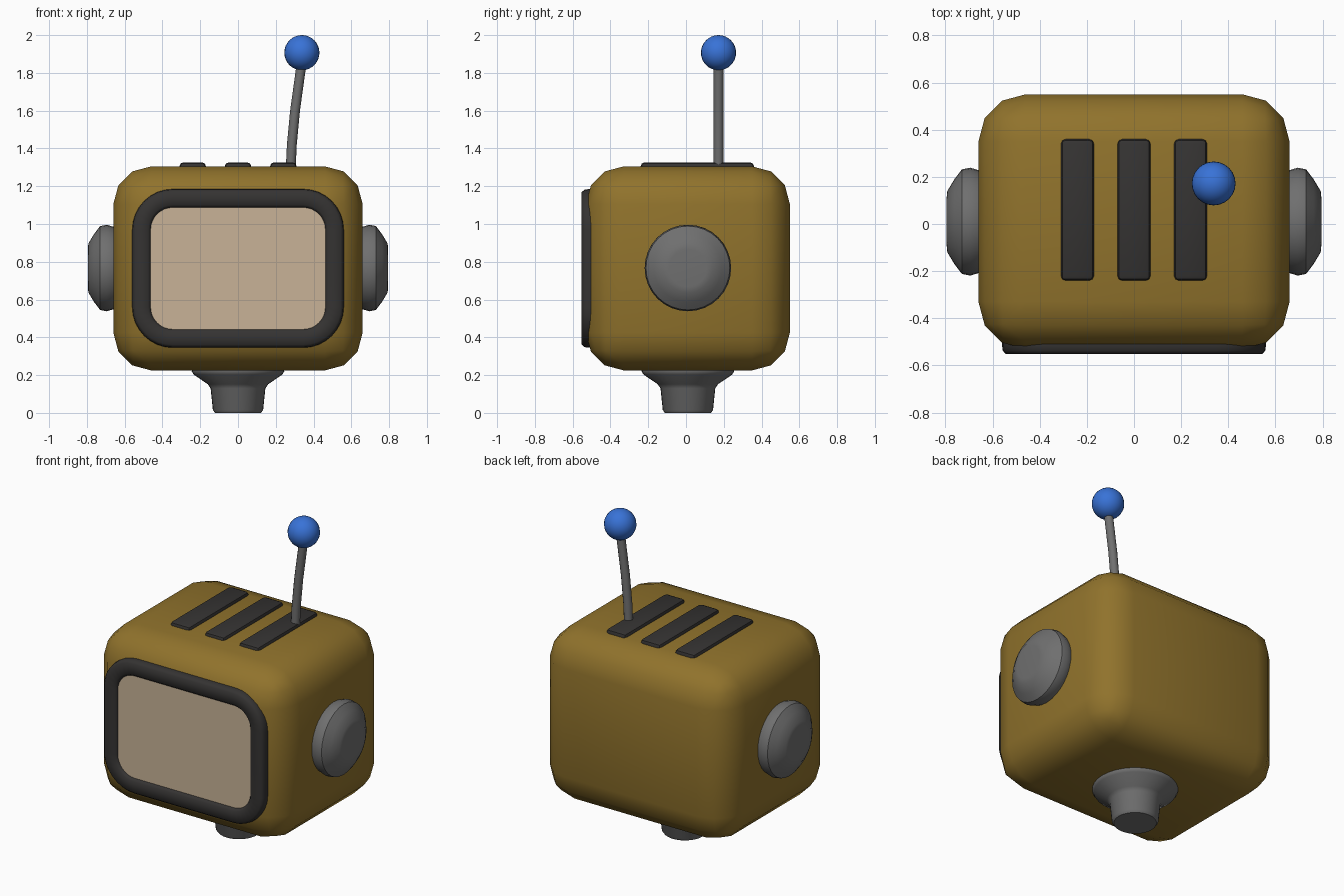
import bpy, bmesh, math
from mathutils import Matrix, Vector

if "Cube" in bpy.data.objects:
    bpy.data.objects.remove(bpy.data.objects["Cube"])

CY = 0.01  # centre line of the body in y


def material(name, rgb):
    m = bpy.data.materials.new(name)
    m.diffuse_color = (*rgb, 1)
    m.use_nodes = True
    m.node_tree.nodes["Principled BSDF"].inputs["Base Color"].default_value = m.diffuse_color
    return m


MUSTARD = material("mustard", (0.28, 0.17, 0.025))
DARK = material("dark", (0.035, 0.033, 0.032))
CREAM = material("cream", (0.58, 0.45, 0.31))
BLUE = material("blue", (0.04, 0.17, 0.68))
GREY = material("grey", (0.16, 0.16, 0.16))


def finish(name, bm, mat, angle=40):
    bmesh.ops.recalc_face_normals(bm, faces=bm.faces)
    me = bpy.data.meshes.new(name)
    bm.to_mesh(me)
    bm.free()
    ob = bpy.data.objects.new(name, me)
    bpy.context.collection.objects.link(ob)
    me.materials.append(mat)
    bpy.ops.object.select_all(action='DESELECT')
    ob.select_set(True)
    bpy.context.view_layer.objects.active = ob
    bpy.ops.object.shade_smooth_by_angle(angle=math.radians(angle))
    return ob


def rounded_box(name, size, centre, bevel, segments, mat):
    bm = bmesh.new()
    bmesh.ops.create_cube(bm, size=1, matrix=Matrix.Translation(centre) @ Matrix.Diagonal((*size, 1)))
    bmesh.ops.bevel(bm, geom=bm.edges[:], offset=bevel, segments=segments, profile=0.5, affect='EDGES')
    return finish(name, bm, mat)


def lathe(name, profile, matrix, mat, sides=32):
    # profile of (radius, height) spun around local z, closed with end caps
    bm = bmesh.new()
    rings = [[bm.verts.new(matrix @ Vector((r * math.cos(a), r * math.sin(a), h)))
              for a in (2 * math.pi * i / sides for i in range(sides))] for r, h in profile]
    for a, b in zip(rings, rings[1:]):
        for i in range(sides):
            j = (i + 1) % sides
            bm.faces.new((a[i], a[j], b[j], b[i]))
    bm.faces.new(rings[0])
    bm.faces.new(rings[-1])
    return finish(name, bm, mat)


def rounded_rect(hx, hz, r, steps=8):
    pts = []
    for q, (sx, sz) in enumerate(((1, 1), (-1, 1), (-1, -1), (1, -1))):
        for i in range(steps + 1):
            a = math.pi / 2 * (q + i / steps)
            pts.append((sx * (hx - r) + r * math.cos(a), sz * (hz - r) + r * math.sin(a)))
    return pts


# Body
rounded_box("body", (1.32, 1.08, 1.08), (0, CY, 0.765), 0.2, 3, MUSTARD)

# Screen frame: a rounded section swept round a rounded rectangle
SECTION = [(0.05, -0.44), (0.05, -0.515), (0.047, -0.537), (0.034, -0.552),
           (-0.034, -0.552), (-0.047, -0.537), (-0.05, -0.515), (-0.05, -0.44)]
bm = bmesh.new()
loops = [[bm.verts.new((x, y, 0.765 + z)) for x, z in rounded_rect(0.51 + d, 0.37 + d, 0.165 + d)]
         for d, y in SECTION]
for a, b in zip(loops, loops[1:] + loops[:1]):
    for i in range(len(a)):
        j = (i + 1) % len(a)
        bm.faces.new((a[i], a[j], b[j], b[i]))
finish("screen_frame", bm, DARK, 50)

# Screen panel
bm = bmesh.new()
face = bm.faces.new([bm.verts.new((x, -0.534, 0.765 + z)) for x, z in rounded_rect(0.49, 0.35, 0.14)])
ext = bmesh.ops.extrude_face_region(bm, geom=[face])
bmesh.ops.translate(bm, vec=(0, 0.03, 0), verts=[g for g in ext["geom"] if isinstance(g, bmesh.types.BMVert)])
finish("screen", bm, CREAM)

# Side knobs
KNOB = [(0.2, 0.6), (0.22, 0.665), (0.229, 0.695), (0.222, 0.73), (0.18, 0.762), (0.13, 0.792), (0.1, 0.795)]
for side, s in (("right", 1), ("left", -1)):
    lathe(side + "_knob", KNOB, Matrix.Translation((0, CY, 0.767)) @ Matrix.Rotation(s * math.pi / 2, 4, 'Y'), GREY)

# Neck
NECK = [(0.122, 0), (0.133, 0.015), (0.145, 0.13), (0.16, 0.152), (0.235, 0.203), (0.245, 0.22), (0.24, 0.25)]
lathe("neck", NECK, Matrix.Translation((0, CY, 0)), GREY)

# Top vents
for i, x in enumerate((-0.24, 0, 0.24)):
    rounded_box(f"vent_{i + 1}", (0.14, 0.6, 0.07), (x, 0.06, 1.291), 0.02, 2, DARK)

# Antenna rod: rings along a gently bent path
PATH = [(0.278, 1.27), (0.285, 1.42), (0.302, 1.6), (0.338, 1.86)]
bm = bmesh.new()
rings = [[bm.verts.new((x + 0.026 * math.cos(a), 0.172 + 0.026 * math.sin(a), z))
          for a in (2 * math.pi * i / 12 for i in range(12))] for x, z in PATH]
for a, b in zip(rings, rings[1:]):
    for i in range(12):
        j = (i + 1) % 12
        bm.faces.new((a[i], a[j], b[j], b[i]))
bm.faces.new(rings[0])
bm.faces.new(rings[-1])
finish("antenna_rod", bm, GREY)

# Antenna ball
bm = bmesh.new()
bmesh.ops.create_uvsphere(bm, u_segments=24, v_segments=16, radius=0.093,
                          matrix=Matrix.Translation((0.338, 0.172, 1.907)))
finish("antenna_ball", bm, BLUE)
